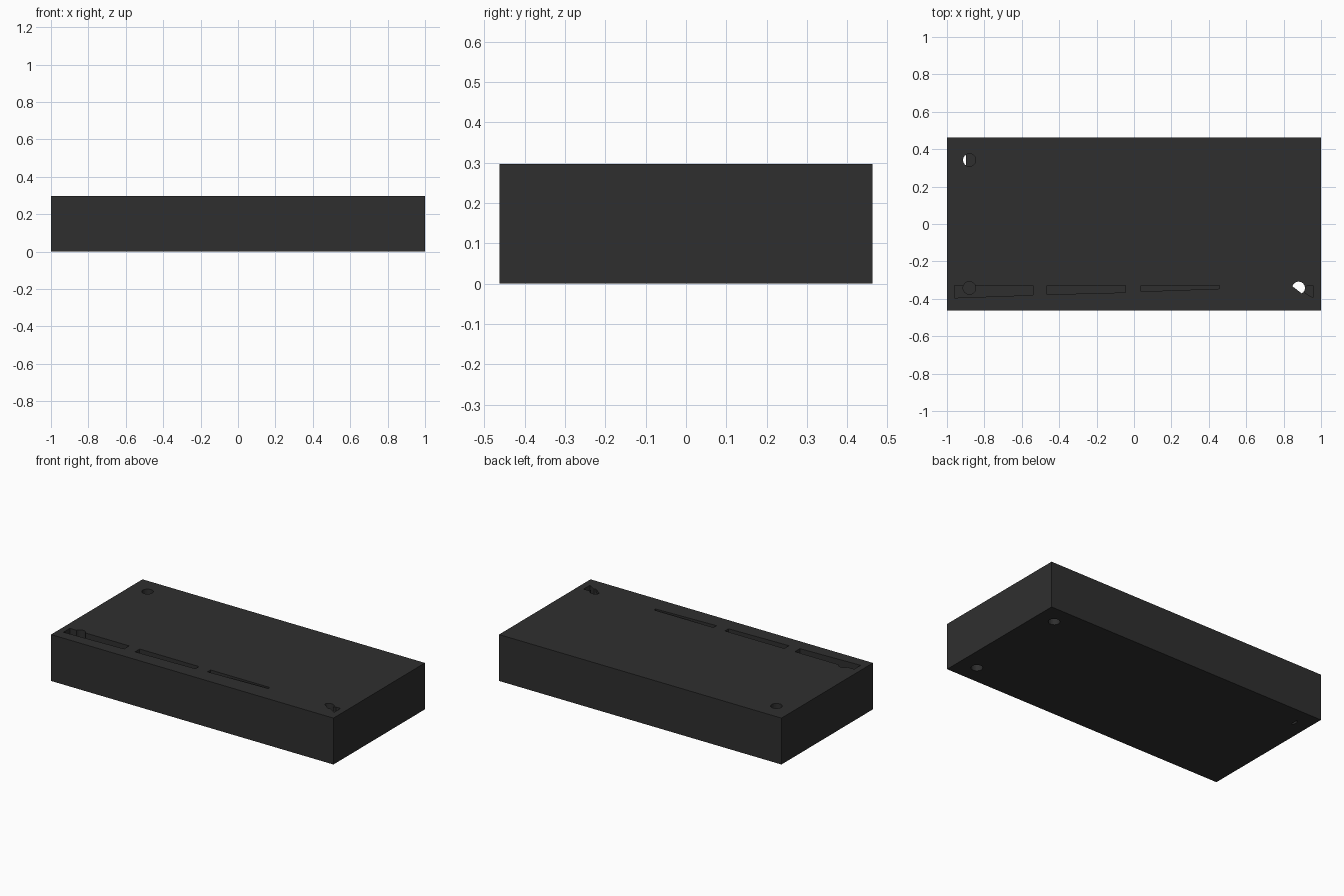
import bpy, bmesh
from math import radians, cos, sin

WIDTH, DEPTH, HEIGHT = 2.0, 0.925, 0.297
HOLE_R = 0.034
HOLE_X, HOLE_Y = 0.88, 0.342
SLOT_DEPTH = 0.1
OVER = 0.02

default = bpy.data.objects.get("Cube")
if default:
    bpy.data.objects.remove(default, do_unlink=True)


def prism(name, outline, z0, z1, floor=None):
    """Closed prism from a counter-clockwise outline; floor is an optional bottom outline."""
    bm = bmesh.new()
    low = [bm.verts.new((x, y, z0)) for x, y in (floor or outline)]
    high = [bm.verts.new((x, y, z1)) for x, y in outline]
    bm.faces.new(low[::-1])
    bm.faces.new(high)
    n = len(low)
    for i in range(n):
        j = (i + 1) % n
        bm.faces.new((low[i], low[j], high[j], high[i]))
    mesh = bpy.data.meshes.new(name)
    bm.to_mesh(mesh)
    bm.free()
    obj = bpy.data.objects.new(name, mesh)
    bpy.context.collection.objects.link(obj)
    return obj


def arc(cx, cy, start=0, sweep=360, steps=24):
    """Round hole outline, or a segment of it closed by a chord."""
    count = steps if sweep == 360 else steps + 1
    angles = [radians(start + sweep * i / steps) for i in range(count)]
    return [(cx + HOLE_R * cos(a), cy + HOLE_R * sin(a)) for a in angles]


def cut(target, cutter):
    cutter.hide_render = True
    mod = target.modifiers.new(cutter.name, "BOOLEAN")
    mod.operation = "DIFFERENCE"
    mod.solver = "EXACT"
    mod.object = cutter
    bpy.context.view_layer.objects.active = target
    bpy.ops.object.modifier_apply(modifier=mod.name)
    bpy.data.objects.remove(cutter, do_unlink=True)


# Main block
hx, hy = WIDTH / 2, DEPTH / 2
block = prism("block", [(-hx, -hy), (hx, -hy), (hx, hy), (-hx, hy)], 0, HEIGHT)

# Tapering slots along the front edge, each narrower than the last
slot_back = -0.33
slots = [(-0.96, 0.065, 0.05), (-0.465, 0.047, 0.036), (0.037, 0.031, 0.016)]
for x0, left_w, right_w in slots:
    x1 = x0 + 0.42
    outline = [(x0, slot_back - left_w), (x1, slot_back - right_w),
               (x1, slot_back), (x0, slot_back)]
    cut(block, prism("slot_cutter", outline, HEIGHT - SLOT_DEPTH, HEIGHT + OVER))

# Open end of the last slot beside the corner hole
end = [(0.9, -0.358), (0.957, -0.395), (0.957, -0.33), (0.925, -0.33)]
cut(block, prism("slot_end_cutter", end, HEIGHT - SLOT_DEPTH, HEIGHT + OVER))

# Corner holes: x side, y side, arc start, sweep, bottom, top
thin = 0.02
holes = [
    (-1, -1, 0, 360, thin, HEIGHT + OVER),
    (-1, 1, 0, 360, thin, HEIGHT + OVER),
    (-1, 1, 125, 110, -OVER, HEIGHT / 2),
    (1, 1, 0, 360, -OVER, HEIGHT - thin),
    (1, -1, 0, 360, -OVER, HEIGHT - thin),
    (1, -1, -60, 225, HEIGHT / 2, HEIGHT + OVER),
]
for sx, sy, start, sweep, z0, z1 in holes:
    outline = arc(sx * HOLE_X, sy * HOLE_Y, start, sweep)
    cut(block, prism("hole_cutter", outline, z0, z1))

# Dark finish
mat = bpy.data.materials.new("dark_grey")
mat.use_nodes = True
colour = (0.028, 0.028, 0.028, 1)
mat.diffuse_color = colour
mat.node_tree.nodes["Principled BSDF"].inputs["Base Color"].default_value = colour
block.data.materials.clear()
block.data.materials.append(mat)
for poly in block.data.polygons:
    poly.material_index = 0
